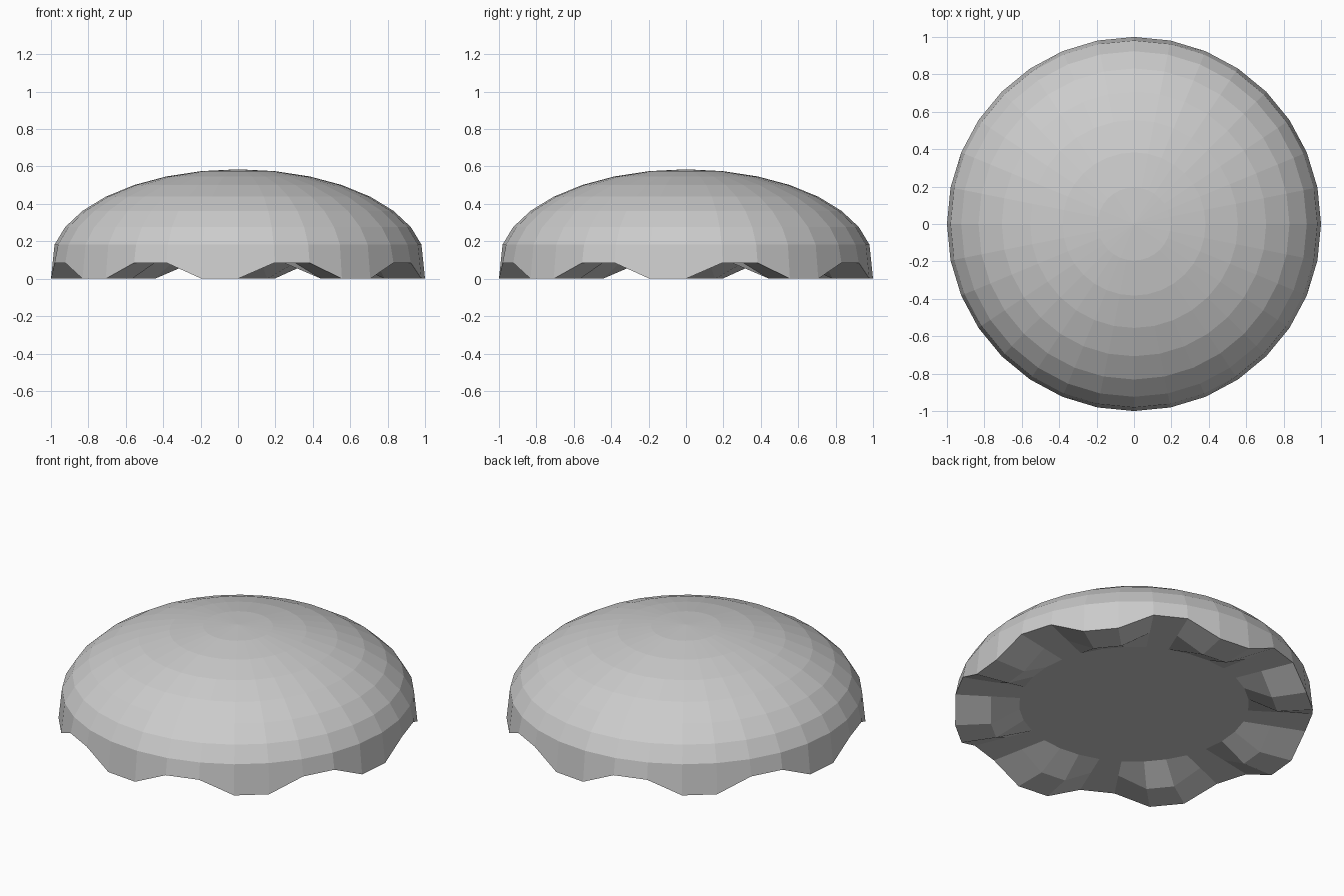
import bpy, bmesh
from math import sin, cos, pi

if "Cube" in bpy.data.objects:
    bpy.data.objects.remove(bpy.data.objects["Cube"])

SEG = 32      # sides around
RINGS = 8     # dome rings from rim to pole
RIM_Z = 0.085 # underside level
DOME_H = 0.5  # dome height above the underside

bm = bmesh.new()


def ring(radius, height, teeth=False):
    """One horizontal ring; with teeth, pairs of vertices drop to the ground."""
    verts = []
    for k in range(SEG):
        a = -pi / 2 + 2 * pi * k / SEG
        z = 0.0 if teeth and k % 4 in (3, 0) else height
        verts.append(bm.verts.new((radius * cos(a), radius * sin(a), z)))
    return verts


def bridge(lower, upper):
    for k in range(SEG):
        n = (k + 1) % SEG
        bm.faces.new((lower[k], lower[n], upper[n], upper[k]))


# underside: flat disc, tooth inner slopes, tooth soles, scalloped rim
rings = [ring(0.64, RIM_Z), ring(0.80, RIM_Z, True), ring(1.0, RIM_Z, True)]
# flattened dome
for i in range(1, RINGS):
    t = i * pi / 2 / RINGS
    rings.append(ring(cos(t), RIM_Z + DOME_H * sin(t)))
for lower, upper in zip(rings, rings[1:]):
    bridge(lower, upper)
bm.faces.new(list(reversed(rings[0])))

# crown of the dome
pole = bm.verts.new((0, 0, RIM_Z + DOME_H))
for k in range(SEG):
    bm.faces.new((rings[-1][k], rings[-1][(k + 1) % SEG], pole))

bmesh.ops.recalc_face_normals(bm, faces=bm.faces)
mesh = bpy.data.meshes.new("scalloped_dome")
bm.to_mesh(mesh)
bm.free()
bpy.context.collection.objects.link(bpy.data.objects.new("scalloped_dome", mesh))
